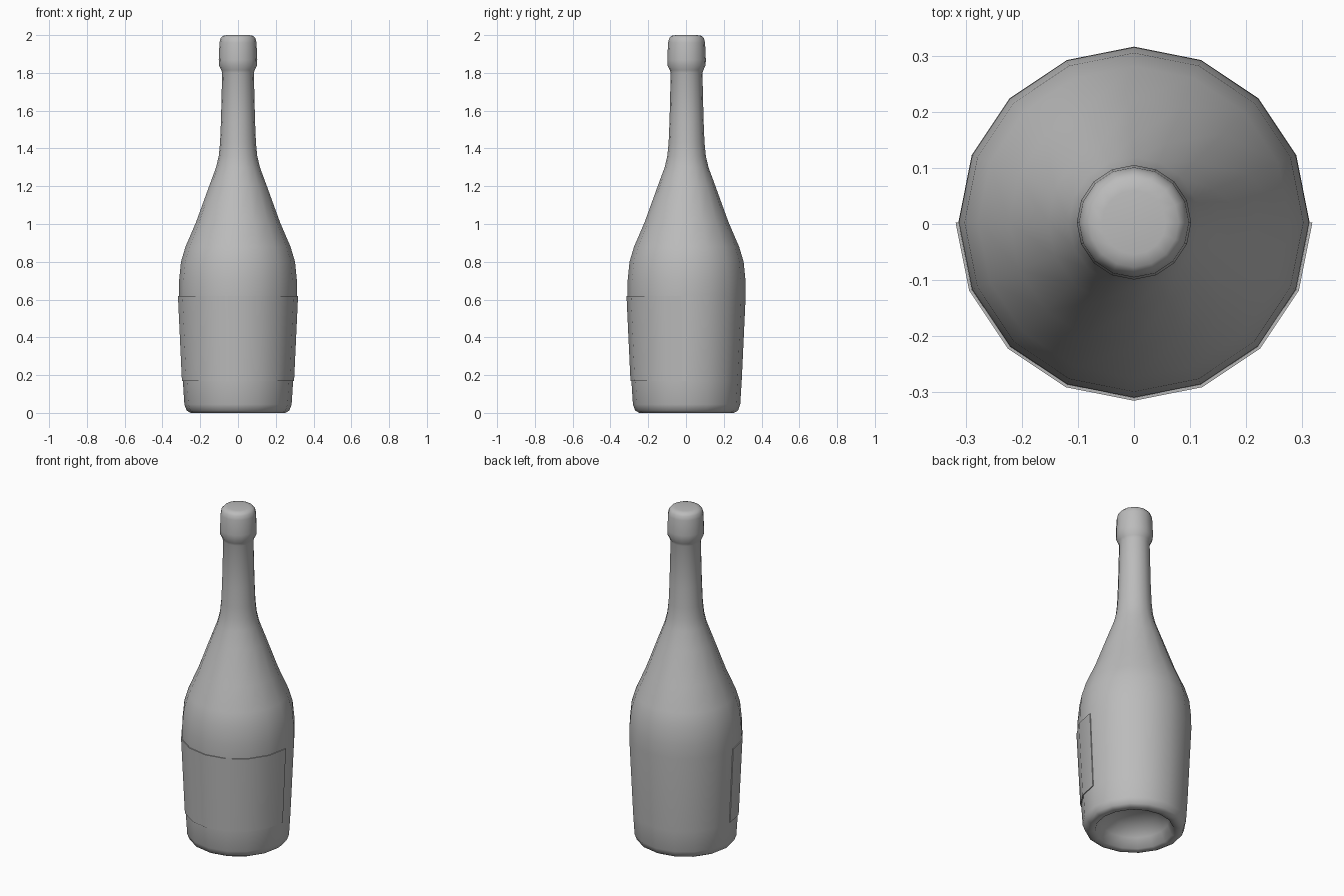
import bpy, bmesh, math

cube = bpy.data.objects.get("Cube")
if cube:
    bpy.data.objects.remove(cube, do_unlink=True)

SIDES = 16
CENTRE_Y = 0.003

grey = bpy.data.materials.new("plain_grey")
grey.use_nodes = True
colour = (0.5, 0.5, 0.5, 1)
grey.diffuse_color = colour
grey.node_tree.nodes["Principled BSDF"].inputs["Base Color"].default_value = colour


def lathe(name, profile, start=0, steps=SIDES, closed=False, angle=40):
    """Turn a (radius, height) profile about the bottle axis."""
    bm = bmesh.new()
    full = steps == SIDES
    rings = []
    for i in range(steps if full else steps + 1):
        a = start + math.tau * i / SIDES
        rings.append([bm.verts.new((r * math.cos(a), CENTRE_Y + r * math.sin(a), z))
                      for r, z in profile])
    count = len(profile)
    for i in range(steps):
        a, b = rings[i], rings[(i + 1) % len(rings)]
        for j in range(count if closed else count - 1):
            k = (j + 1) % count
            bm.faces.new((a[j], b[j], b[k], a[k]))
    if full:
        # Close the punt and the top of the cork
        bm.faces.new([ring[0] for ring in reversed(rings)])
        bm.faces.new([ring[-1] for ring in rings])
    else:
        bm.faces.new(list(reversed(rings[0])))
        bm.faces.new(rings[-1])
    bmesh.ops.recalc_face_normals(bm, faces=bm.faces)
    mesh = bpy.data.meshes.new(name)
    bm.to_mesh(mesh)
    bm.free()
    mesh.materials.append(grey)
    obj = bpy.data.objects.new(name, mesh)
    bpy.context.collection.objects.link(obj)
    bpy.ops.object.select_all(action='DESELECT')
    obj.select_set(True)
    bpy.context.view_layer.objects.active = obj
    bpy.ops.object.shade_smooth_by_angle(angle=math.radians(angle))
    return obj


# Bottle: hollow punt, body, shoulder, neck and rounded lip
lathe("bottle", [
    (0.05, 0.13), (0.13, 0.11), (0.19, 0.06), (0.215, 0.005),
    (0.25, 0), (0.272, 0.012), (0.284, 0.045), (0.292, 0.17),
    (0.313, 0.62), (0.312, 0.7), (0.302, 0.8), (0.278, 0.88),
    (0.222, 1.01), (0.153, 1.2), (0.116, 1.3), (0.102, 1.36),
    (0.095, 1.43), (0.09, 1.55), (0.084, 1.8),
    (0.089, 1.815), (0.101, 1.84), (0.102, 1.87), (0.098, 1.96),
    (0.092, 1.983), (0.08, 1.996), (0.057, 2.0)], angle=60)

# Label: thin plate wrapped round the front half
lathe("front_label", [(0.291, 0.17), (0.297, 0.17), (0.318, 0.62), (0.312, 0.62)],
      start=math.pi, steps=SIDES // 2, closed=True)
